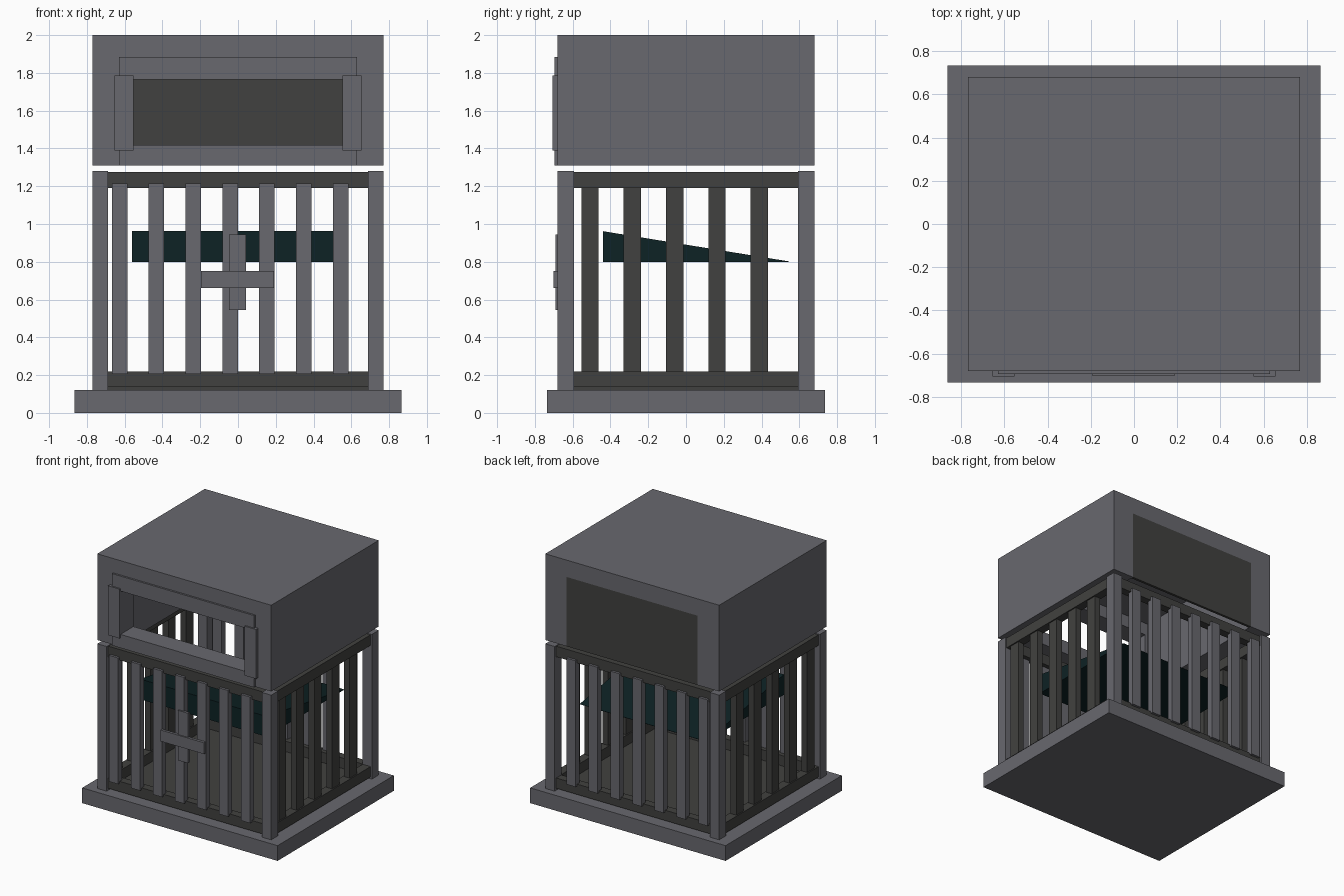
import bpy
import bmesh

cube = bpy.data.objects.get("Cube")
if cube:
    bpy.data.objects.remove(cube, do_unlink=True)


def material(name, r, g, b):
    m = bpy.data.materials.new(name)
    m.use_nodes = True
    m.diffuse_color = (r, g, b, 1)
    m.node_tree.nodes["Principled BSDF"].inputs["Base Color"].default_value = (r, g, b, 1)
    return m


GREY = material("steel grey", 0.138, 0.138, 0.156)
DARK = material("dark iron", 0.053, 0.053, 0.05)
TEAL = material("dark teal", 0.004, 0.016, 0.018)


def box(name, x, y, z, mat):
    """Box from (low, high) ranges on each axis."""
    bm = bmesh.new()
    bmesh.ops.create_cube(bm, size=1)
    for v in bm.verts:
        v.co = [r[0] if c < 0 else r[1] for c, r in zip(v.co, (x, y, z))]
    mesh = bpy.data.meshes.new(name)
    bm.to_mesh(mesh)
    bm.free()
    mesh.materials.append(mat)
    ob = bpy.data.objects.new(name, mesh)
    bpy.context.collection.objects.link(ob)
    return ob


def cut(ob, x, y, z):
    """Cut a box-shaped opening and discard the cutter."""
    cutter = box("cutter", x, y, z, ob.data.materials[0])
    cutter.hide_render = True
    mod = ob.modifiers.new("opening", "BOOLEAN")
    mod.operation = "DIFFERENCE"
    mod.solver = "EXACT"
    mod.object = cutter
    bpy.context.view_layer.objects.active = ob
    bpy.ops.object.modifier_apply(modifier=mod.name)
    bpy.data.objects.remove(cutter, do_unlink=True)


def span(side, a, b):
    """Range a..b mirrored onto the given side."""
    return tuple(sorted((side * a, side * b)))


# Base slab and cage floor
box("base", (-0.865, 0.865), (-0.735, 0.735), (0, 0.122), GREY)
box("cage_floor", (-0.69, 0.69), (-0.6, 0.6), (0.12, 0.137), DARK)

# Corner posts
for sx in (-1, 1):
    for sy in (-1, 1):
        box("corner_post", span(sx, 0.687, 0.77), span(sy, 0.592, 0.68), (0.12, 1.28), GREY)

# Rails and bars on all four sides
for s in (-1, 1):
    for z in ((0.137, 0.22), (1.19, 1.275)):
        box("cross_rail", (-0.69, 0.69), span(s, 0.595, 0.66), z, DARK)
        box("side_rail", span(s, 0.69, 0.76), (-0.595, 0.595), z, DARK)
    for i in range(7):
        x = -0.627 + i * 0.195
        box("cross_bar", (x - 0.041, x + 0.041), span(s, 0.63, 0.68), (0.205, 1.215), GREY)
    for i in range(5):
        y = -0.508 + i * 0.224
        box("side_bar", span(s, 0.70, 0.75), (y - 0.046, y + 0.046), (0.22, 1.19), DARK)

# Cross-shaped latch on the front
box("latch_upright", (-0.048, 0.042), (-0.692, -0.67), (0.545, 0.945), GREY)
box("latch_bolt", (-0.195, 0.19), (-0.702, -0.68), (0.662, 0.752), GREY)

# Sloping wedge inside the cage: its back top edge drops to a thin lip
wedge = box("sloped_wedge", (-0.56, 0.56), (-0.44, 0.545), (0.8, 0.962), TEAL)
for v in wedge.data.vertices:
    if v.co.y > 0 and v.co.z > 0.9:
        v.co.z = 0.802

# Hollow head, open below, with a viewing slot and a dark back panel
WINDOW = (-0.555, 0.555), (-0.9, -0.3), (1.418, 1.765)
head = box("head_shell", (-0.77, 0.77), (-0.68, 0.68), (1.31, 2.0), GREY)
cut(head, (-0.58, 0.58), (-0.53, 0.9), (1.0, 1.865))
cut(head, *WINDOW)
box("back_panel", (-0.58, 0.58), (0.66, 0.68), (1.31, 1.865), DARK)

# Window frame plate and its side strips
frame = box("window_frame", (-0.63, 0.63), (-0.695, -0.68), (1.31, 1.885), GREY)
cut(frame, *WINDOW)
for s in (-1, 1):
    box("window_side_strip", span(s, 0.553, 0.655), (-0.707, -0.68), (1.39, 1.785), GREY)
